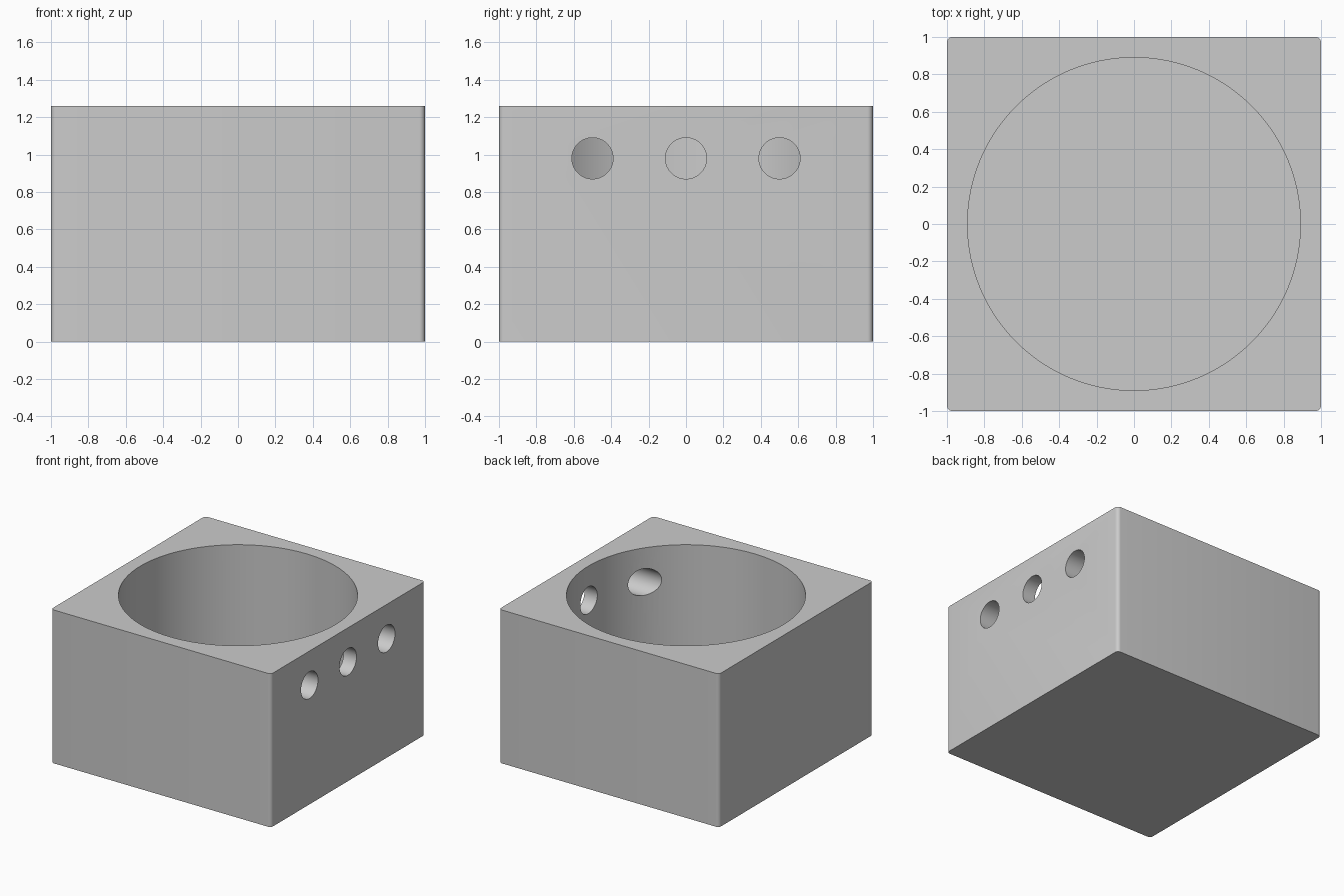
import bpy
import math

cube = bpy.data.objects.get("Cube")
if cube:
    bpy.data.objects.remove(cube, do_unlink=True)

HEIGHT = 1.26
FLOOR = 0.11
BORE_RADIUS = 0.89
HOLE_RADIUS = 0.11
HOLE_Z = 0.98

grey = bpy.data.materials.new("light grey")
grey.use_nodes = True
colour = (0.6, 0.6, 0.6, 1)
grey.diffuse_color = colour
grey.node_tree.nodes["Principled BSDF"].inputs["Base Color"].default_value = colour


def cylinder_cutter(name, radius, depth, location, rotation=(0, 0, 0), sides=64):
    """Helper cylinder that is subtracted from the housing."""
    bpy.ops.mesh.primitive_cylinder_add(vertices=sides, radius=radius, depth=depth,
                                        location=location, rotation=rotation)
    cutter = bpy.context.object
    cutter.name = name
    cutter.data.materials.append(grey)
    return cutter


# Square housing with slightly rounded upright corners
bpy.ops.mesh.primitive_cube_add(size=2, location=(0, 0, HEIGHT / 2))
housing = bpy.context.object
housing.name = "housing"
housing.scale.z = HEIGHT / 2
bpy.ops.object.transform_apply(location=False, rotation=False, scale=True)
housing.data.materials.append(grey)

weights = housing.data.attributes.new("bevel_weight_edge", "FLOAT", "EDGE")
for edge in housing.data.edges:
    a, b = (housing.data.vertices[i].co for i in edge.vertices)
    weights.data[edge.index].value = 1.0 if abs(a.z - b.z) > 0.1 else 0.0
bevel = housing.modifiers.new("rounded corners", "BEVEL")
bevel.limit_method = "WEIGHT"
bevel.width = 0.03
bevel.segments = 6

# Round pocket open at the top, and three holes through the left wall
cutters = [cylinder_cutter("pocket_cutter", BORE_RADIUS, 2,
                           (0, 0, FLOOR + 1), sides=128)]
for label, y in (("front", -0.5), ("middle", 0), ("back", 0.5)):
    cutters.append(cylinder_cutter(label + "_hole_cutter", HOLE_RADIUS, 0.8,
                                   (0.8, y, HOLE_Z), (0, math.pi / 2, 0)))

for cutter in cutters:
    cut = housing.modifiers.new(cutter.name, "BOOLEAN")
    cut.operation = "DIFFERENCE"
    cut.solver = "EXACT"
    cut.object = cutter

# Bake the cuts, then drop the helpers
bpy.ops.object.select_all(action="DESELECT")
housing.select_set(True)
bpy.context.view_layer.objects.active = housing
for name in [m.name for m in housing.modifiers]:
    bpy.ops.object.modifier_apply(modifier=name)
for cutter in cutters:
    bpy.data.objects.remove(cutter, do_unlink=True)

bpy.ops.object.shade_smooth_by_angle(angle=math.radians(30))
